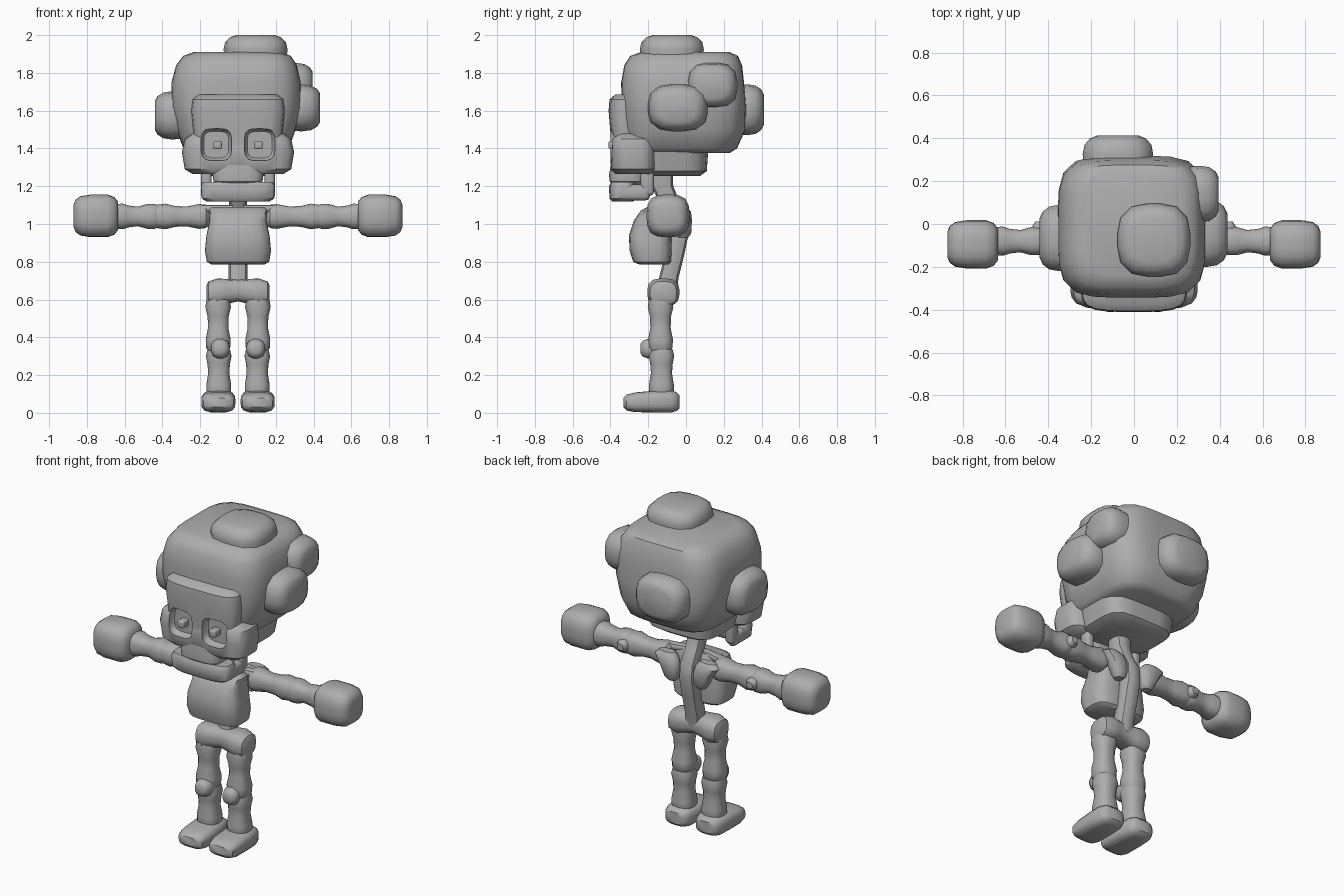
import bpy, bmesh, math

grey = bpy.data.materials.new("plain grey")
grey.diffuse_color = (0.42, 0.42, 0.42, 1)


def finish(ob, angle=40):
    bpy.ops.object.select_all(action='DESELECT')
    ob.select_set(True)
    bpy.context.view_layer.objects.active = ob
    for m in list(ob.modifiers):
        bpy.ops.object.modifier_apply(modifier=m.name)
    bpy.ops.object.shade_smooth_by_angle(angle=math.radians(angle))
    return ob


def to_object(name, bm):
    bmesh.ops.recalc_face_normals(bm, faces=bm.faces)
    me = bpy.data.meshes.new(name)
    bm.to_mesh(me)
    bm.free()
    me.materials.append(grey)
    ob = bpy.data.objects.new(name, me)
    bpy.context.collection.objects.link(ob)
    return ob


def loft(name, axis, sections, power=3.0, n=16, cutters=(), angle=40):
    """Rounded-square rings (t, cu, cv, ru, rv) joined along an axis."""
    place = {'X': lambda t, u, v: (t, u, v),
             'Y': lambda t, u, v: (u, t, v),
             'Z': lambda t, u, v: (u, v, t)}[axis]
    bm = bmesh.new()
    rings = []
    for t, cu, cv, ru, rv in sections:
        ring = []
        for i in range(n):
            a = 2 * math.pi * (i + 0.5) / n
            c, s = math.cos(a), math.sin(a)
            k = (abs(c) ** power + abs(s) ** power) ** (-1 / power)
            ring.append(bm.verts.new(place(t, cu + ru * c * k, cv + rv * s * k)))
        rings.append(ring)
    for a, b in zip(rings, rings[1:]):
        for i in range(n):
            j = (i + 1) % n
            bm.faces.new((a[i], a[j], b[j], b[i]))
    bm.faces.new(rings[0])
    bm.faces.new(rings[-1])
    ob = to_object(name, bm)
    for cut in cutters:
        m = ob.modifiers.new("cut", 'BOOLEAN')
        m.operation = 'DIFFERENCE'
        m.solver = 'EXACT'
        m.object = cut
    return finish(ob, angle)


def block(name, lo, hi, r):
    """Box between two corners with rounded edges."""
    bm = bmesh.new()
    bmesh.ops.create_cube(bm, size=1)
    for v in bm.verts:
        v.co = [(a + b) / 2 + c * (b - a) for a, b, c in zip(lo, hi, v.co)]
    ob = to_object(name, bm)
    m = ob.modifiers.new("round", 'BEVEL')
    m.width, m.segments = r, 3
    return finish(ob)


def bump(name, axis, base, tip, cu, cv, ru, rv):
    """Domed growth rising from the skull."""
    d = tip - base
    rows = [(0, 0.95), (0.5, 1), (0.75, 0.95), (0.92, 0.8), (1, 0.6)]
    return loft(name, axis, [(base + d * f, cu, cv, ru * s, rv * s) for f, s in rows], 3)


# Head: skull with its lower back part
loft("skull", 'Z', [
    (1.375, -0.01, -0.02, 0.24, 0.25), (1.40, -0.01, -0.02, 0.28, 0.29),
    (1.50, -0.01, -0.012, 0.315, 0.327), (1.62, -0.01, -0.012, 0.345, 0.33),
    (1.75, -0.01, -0.018, 0.342, 0.325), (1.84, -0.008, -0.015, 0.32, 0.312),
    (1.89, -0.005, -0.01, 0.285, 0.285), (1.91, -0.005, -0.005, 0.23, 0.235)], 4.5, 32)
loft("skull_base", 'Z', [
    (1.255, 0, -0.075, 0.17, 0.15), (1.28, 0, -0.07, 0.22, 0.18),
    (1.42, 0, -0.07, 0.25, 0.19)], 4.5, 24)

# Growths on the skull
bump("top_bump", 'Z', 1.85, 2.0, 0.093, -0.075, 0.17, 0.17)
bump("left_bump", 'X', -0.26, -0.44, -0.065, 1.575, 0.155, 0.128)
bump("right_bump", 'X', 0.24, 0.435, -0.043, 1.615, 0.158, 0.125)
bump("right_rear_bump", 'X', 0.22, 0.395, 0.14, 1.735, 0.132, 0.118)
bump("back_bump", 'Y', 0.24, 0.412, -0.075, 1.605, 0.165, 0.135)

# Face with hollow eye sockets
sockets = []
for s in (-1, 1):
    c = loft("socket_cutter", 'Y', [
        (-0.5, s * 0.115, 1.42, 0.082, 0.086), (-0.375, s * 0.115, 1.42, 0.08, 0.084),
        (-0.357, s * 0.115, 1.42, 0.066, 0.07)], 4, 24)
    c.hide_render = True
    sockets.append(c)
loft("forehead", 'Z', [
    (1.36, 0, -0.29, 0.22, 0.108), (1.48, 0, -0.29, 0.235, 0.11),
    (1.60, 0, -0.295, 0.247, 0.115), (1.66, 0, -0.295, 0.24, 0.11),
    (1.685, 0, -0.285, 0.21, 0.09)], 4, 32, sockets)
loft("cheeks", 'Z', [
    (1.265, 0, -0.275, 0.24, 0.10), (1.29, 0, -0.275, 0.282, 0.122),
    (1.38, 0, -0.277, 0.297, 0.124), (1.45, 0, -0.275, 0.282, 0.122),
    (1.48, 0, -0.27, 0.24, 0.105)], 4, 32, sockets)
loft("upper_jaw", 'Z', [
    (1.21, 0, -0.31, 0.11, 0.08), (1.225, 0, -0.31, 0.13, 0.095),
    (1.26, 0, -0.31, 0.135, 0.097), (1.36, 0, -0.30, 0.12, 0.09)], 4, 24, sockets)
for c in sockets:
    bpy.data.objects.remove(c)
for s in (-1, 1):
    block("pupil", (s * 0.108 - 0.022, -0.41, 1.396), (s * 0.108 + 0.022, -0.33, 1.44), 0.01)

# Lower jaw: front bar and two rising ends
loft("jaw_front", 'Z', [
    (1.118, 0, -0.335, 0.165, 0.055), (1.135, 0, -0.335, 0.19, 0.07),
    (1.20, 0, -0.335, 0.197, 0.073), (1.222, 0, -0.335, 0.185, 0.06)], 4, 24)
for s in (-1, 1):
    x0, x1 = sorted((s * 0.14, s * 0.195))
    block("jaw_side", (x0, -0.37, 1.125), (x1, -0.19, 1.21), 0.025)
    block("jaw_end", (x0, -0.24, 1.15), (x1, -0.17, 1.32), 0.02)

# Spine, rib cage and pelvis
loft("spine", 'Z', [
    (0.64, 0, -0.10, 0.05, 0.05), (0.72, 0, -0.09, 0.05, 0.052),
    (0.84, 0, -0.06, 0.052, 0.052), (0.95, 0, -0.035, 0.052, 0.05),
    (1.04, 0, -0.04, 0.05, 0.05), (1.12, 0, -0.09, 0.048, 0.055),
    (1.20, 0, -0.125, 0.05, 0.058), (1.32, 0, -0.13, 0.055, 0.06)], 3, 12)
loft("rib_cage", 'Z', [
    (0.785, 0, -0.17, 0.14, 0.075), (0.80, 0, -0.18, 0.165, 0.10),
    (0.86, 0, -0.187, 0.175, 0.112), (0.94, 0, -0.19, 0.167, 0.112),
    (1.02, 0, -0.175, 0.15, 0.10), (1.07, 0, -0.16, 0.157, 0.08),
    (1.09, 0, -0.15, 0.14, 0.055)], 4, 24)
half = [(0.168, 0.632, 0.045, 0.04), (0.157, 0.634, 0.07, 0.062),
        (0.11, 0.638, 0.085, 0.074), (0.06, 0.643, 0.075, 0.066), (0.0, 0.648, 0.068, 0.058)]
loft("pelvis", 'X', [(-x, -0.12, z, ry, rz) for x, z, ry, rz in half] +
     [(x, -0.12, z, ry, rz) for x, z, ry, rz in half[-2::-1]], 3, 16)


def limb(name, axis, s, cu, cv, rows):
    """Bone with pinched middle; rows are (distance, radius)."""
    loft(name, axis, [((s * t if axis == 'X' else t), cu, cv, r, r) for t, r in rows], 2.8, 16)


for s in (-1, 1):
    # Arms
    loft("shoulder_blade", 'Z', [
        (0.925, s * 0.10, -0.015, 0.025, 0.025), (0.95, s * 0.10, -0.01, 0.045, 0.038),
        (1.02, s * 0.115, -0.01, 0.065, 0.042), (1.065, s * 0.14, -0.015, 0.075, 0.042),
        (1.09, s * 0.14, -0.02, 0.05, 0.025)], 2.6, 12)
    loft("collar_bone", 'X', [
        (s * 0.03, -0.13, 1.085, 0.025, 0.017), (s * 0.21, -0.095, 1.08, 0.03, 0.022)], 3, 12)
    limb("upper_arm", 'X', s, -0.08, 1.04, [
        (0.15, 0.04), (0.17, 0.062), (0.205, 0.066), (0.27, 0.053), (0.33, 0.055),
        (0.385, 0.068), (0.43, 0.062)])
    limb("forearm", 'X', s, -0.08, 1.04, [
        (0.425, 0.06), (0.44, 0.066), (0.48, 0.066), (0.53, 0.052), (0.58, 0.058),
        (0.61, 0.068), (0.66, 0.066)])
    loft("elbow", 'Y', [
        (-0.06, s * 0.44, 1.04, 0.038, 0.038), (-0.01, s * 0.44, 1.04, 0.035, 0.035),
        (0.012, s * 0.44, 1.04, 0.02, 0.02)], 2.5, 12)
    loft("hand", 'X', [(s * x, -0.095, 1.043, r, r) for x, r in (
        (0.635, 0.075), (0.655, 0.1), (0.69, 0.113), (0.78, 0.113),
        (0.835, 0.104), (0.86, 0.085), (0.87, 0.06))], 3.2, 20)

    # Legs
    limb("thigh", 'Z', s, s * 0.105, -0.135, [
        (0.32, 0.05), (0.345, 0.064), (0.39, 0.066), (0.45, 0.054), (0.51, 0.056),
        (0.56, 0.068), (0.60, 0.062)])
    limb("shin", 'Z', s, s * 0.102, -0.13, [
        (0.09, 0.06), (0.12, 0.066), (0.15, 0.066), (0.21, 0.056), (0.26, 0.06),
        (0.30, 0.068), (0.335, 0.06)])
    loft("knee", 'Y', [
        (-0.15, s * 0.094, 0.34, 0.05, 0.052), (-0.205, s * 0.094, 0.34, 0.05, 0.052),
        (-0.23, s * 0.094, 0.34, 0.04, 0.042), (-0.24, s * 0.094, 0.34, 0.025, 0.026)], 2.5, 12)
    loft("foot", 'Y', [
        (-0.33, s * 0.104, 0.055, 0.06, 0.025), (-0.315, s * 0.104, 0.055, 0.08, 0.042),
        (-0.27, s * 0.104, 0.056, 0.09, 0.052), (-0.16, s * 0.104, 0.06, 0.09, 0.058),
        (-0.08, s * 0.104, 0.06, 0.084, 0.059), (-0.05, s * 0.104, 0.06, 0.072, 0.05),
        (-0.035, s * 0.104, 0.06, 0.05, 0.035)], 3.5, 20)
